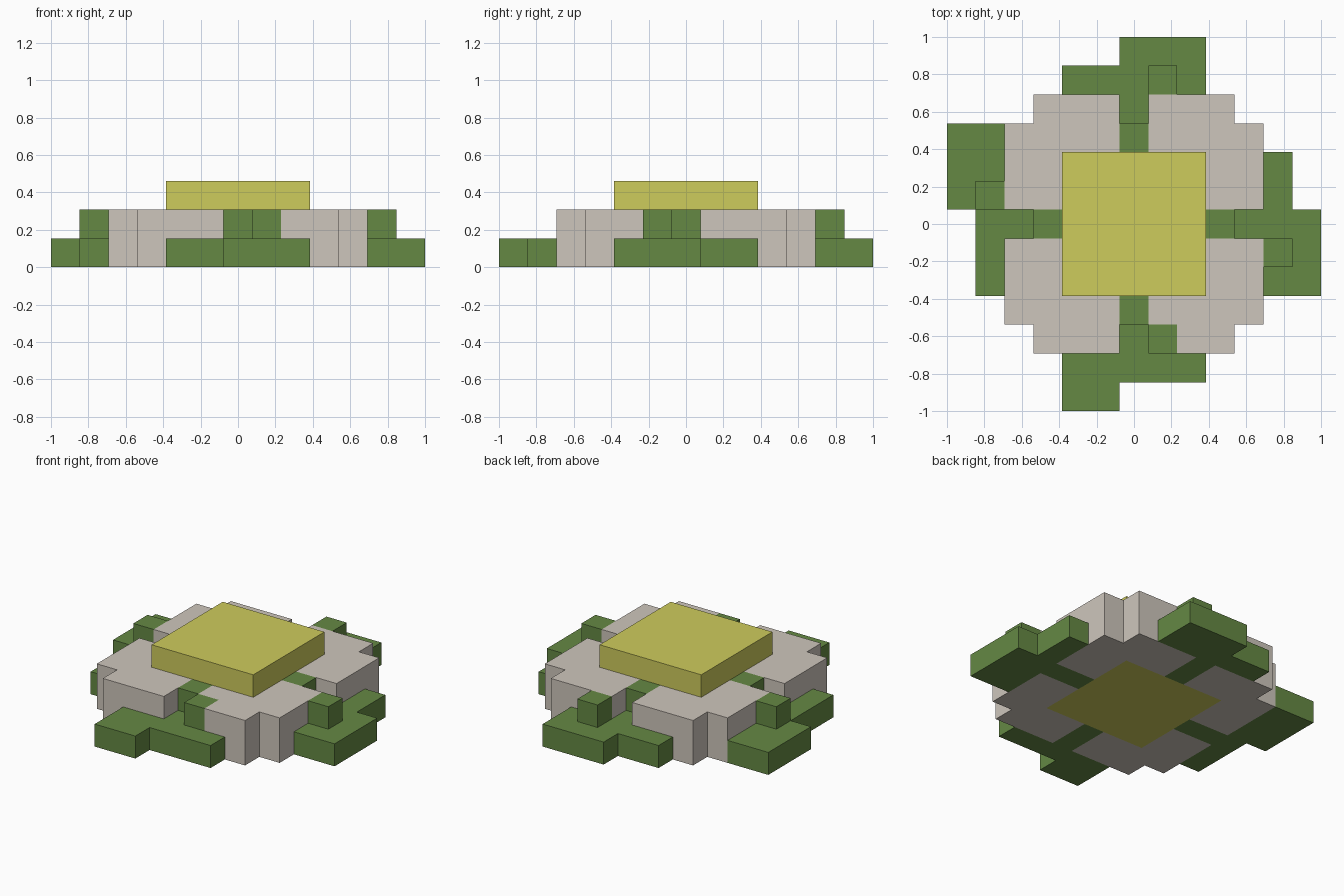
import bpy
import bmesh

if "Cube" in bpy.data.objects:
    bpy.data.objects.remove(bpy.data.objects["Cube"])

U = 2 / 13  # one block of the 13-block wide grid


def material(name, rgb):
    lin = [(c / 255 / 12.92) if c < 11 else ((c / 255 + 0.055) / 1.055) ** 2.4 for c in rgb]
    m = bpy.data.materials.new(name)
    m.diffuse_color = (*lin, 1)
    m.use_nodes = True
    m.node_tree.nodes["Principled BSDF"].inputs["Base Color"].default_value = m.diffuse_color
    return m


GREEN = material("leaf green", (101, 137, 68))
GREY = material("petal pale grey", (206, 198, 188))
YELLOW = material("centre yellow", (206, 204, 92))


def turn(p, quarter):
    x, y = p
    for _ in range(quarter):
        x, y = -y, x
    return x, y


def prism(name, outline, z0, z1, mat, quarter=0):
    """Extrude an outline (in blocks), turned by quarter turns about z."""
    bm = bmesh.new()
    face = bm.faces.new([bm.verts.new((x * U, y * U, z0 * U))
                         for x, y in (turn(p, quarter) for p in outline)])
    top = bmesh.ops.extrude_face_region(bm, geom=[face])["geom"]
    bmesh.ops.translate(bm, vec=(0, 0, (z1 - z0) * U),
                        verts=[v for v in top if isinstance(v, bmesh.types.BMVert)])
    bmesh.ops.recalc_face_normals(bm, faces=bm.faces)
    me = bpy.data.meshes.new(name)
    bm.to_mesh(me)
    bm.free()
    me.materials.append(mat)
    ob = bpy.data.objects.new(name, me)
    bpy.context.collection.objects.link(ob)
    return ob


def rect(x0, y0, x1, y1):
    return [(x0, y0), (x1, y0), (x1, y1), (x0, y1)]


# flower centre
prism("flower_centre", rect(-2.5, -2.5, 2.5, 2.5), 0, 3, YELLOW)

# petals: one L shape per quadrant, the front right one notched for a leaf tip
head = [(0.5, 2.5), (2.5, 2.5), (2.5, 0.5)]
tail = [(4.5, 3.5), (3.5, 3.5), (3.5, 4.5), (0.5, 4.5)]
petal = head + [(4.5, 0.5)] + tail
notched = head + [(3.5, 0.5), (3.5, 1.5), (4.5, 1.5)] + tail
for q, side in enumerate(("back_right", "back_left", "front_left")):
    prism("petal_" + side, petal, 0, 2, GREY, q)
prism("petal_front_right_lower", petal, 0, 1, GREY, 3)
prism("petal_front_right_upper", notched, 1, 2, GREY, 3)

# leaves: side, low end, step, high end, tip distance, tip offset
leaves = [("right", -2.5, 0.5, 2.5, 4.5, -1.5),
          ("back", -2.5, 0.5, 2.5, 4.5, -1.5),
          ("left", -3.5, -0.5, 2.5, 4.5, -1.5),
          ("front", -2.5, -0.5, 2.5, 3.5, 0.5)]
for q, (side, lo, step, hi, out, off) in enumerate(leaves):
    # low leaf with its stem running between the petals
    prism("leaf_" + side,
          [(2.5, -0.5), (4.5, -0.5), (4.5, lo), (6.5, lo), (6.5, step),
           (5.5, step), (5.5, hi), (4.5, hi), (4.5, 0.5), (2.5, 0.5)], 0, 1, GREEN, q)
    # raised stem block against the centre, and raised leaf tip
    prism("stem_block_" + side, rect(2.5, -0.5, 3.5, 0.5), 1, 2, GREEN, q)
    prism("leaf_tip_" + side, rect(out, off, out + 1, off + 1), 1, 2, GREEN, q)
